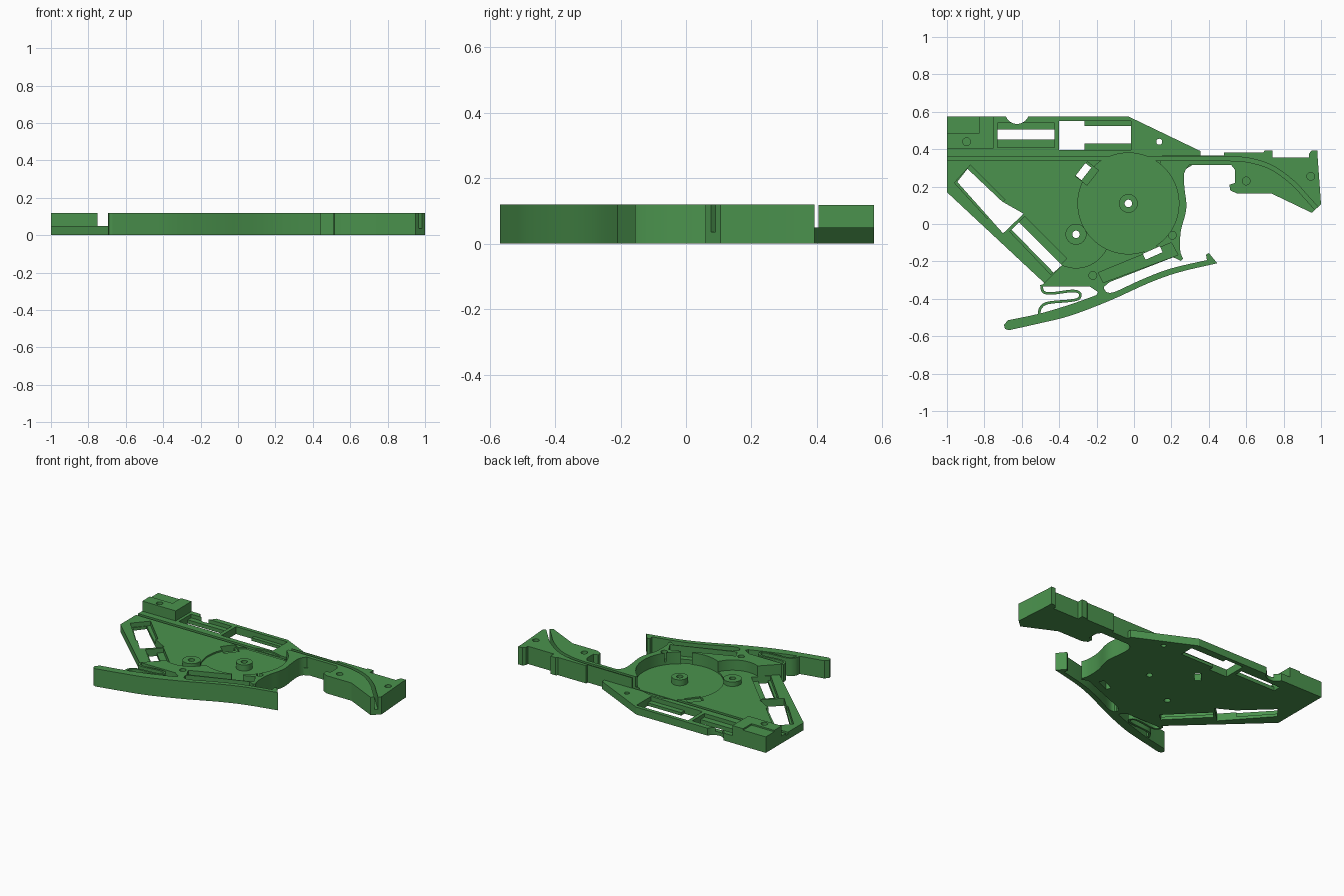
import bpy, bmesh, math
from mathutils import Vector

if "Cube" in bpy.data.objects:
    bpy.data.objects.remove(bpy.data.objects["Cube"])

green = bpy.data.materials.new("green")
green.diffuse_color = (0.07, 0.29, 0.075, 1)
green.use_nodes = True
green.node_tree.nodes["Principled BSDF"].inputs["Base Color"].default_value = green.diffuse_color
FLOOR, TOP = 0.05, 0.12


def prism(name, pts, z0, z1):
    """Extrude a 2D outline from z0 to z1."""
    bm = bmesh.new()
    face = bm.faces.new([bm.verts.new((x, y, z0)) for x, y in pts])
    ext = bmesh.ops.extrude_face_region(bm, geom=[face])["geom"]
    bmesh.ops.translate(bm, vec=(0, 0, z1 - z0),
                        verts=[g for g in ext if isinstance(g, bmesh.types.BMVert)])
    bmesh.ops.recalc_face_normals(bm, faces=bm.faces)
    me = bpy.data.meshes.new(name)
    bm.to_mesh(me)
    bm.free()
    ob = bpy.data.objects.new(name, me)
    bpy.context.collection.objects.link(ob)
    me.materials.append(green)
    return ob


def circle(x, y, r, n=32):
    return [(x + r * math.cos(2 * math.pi * i / n), y + r * math.sin(2 * math.pi * i / n))
            for i in range(n)]


def rect(x0, y0, x1, y1):
    return [(x0, y0), (x1, y0), (x1, y1), (x0, y1)]


def tilted(x, y, length, width, deg):
    c, s = math.cos(math.radians(deg)), math.sin(math.radians(deg))
    return [(x + u * c - v * s, y + u * s + v * c)
            for u, v in rect(-length / 2, -width / 2, length / 2, width / 2)]


def smooth(pts, steps=6):
    """Catmull-Rom curve through the points."""
    p = [Vector(a) for a in [pts[0]] + pts + [pts[-1]]]
    out = []
    for a, b, c, d in zip(p, p[1:], p[2:], p[3:]):
        for i in range(steps):
            t = i / steps
            out.append(0.5 * (2 * b + (c - a) * t + (2 * a - 5 * b + 4 * c - d) * t * t
                              + (3 * b - a - 3 * c + d) * t ** 3))
    return [tuple(v) for v in out + [p[-1]]]


def ribbon(path, width):
    """Outline of a constant-width strip along a path."""
    left, right = [], []
    for i, p in enumerate(path):
        d = Vector(path[min(i + 1, len(path) - 1)]) - Vector(path[max(i - 1, 0)])
        n = Vector((-d.y, d.x)).normalized() * width / 2
        left.append(tuple(Vector(p) + n))
        right.append(tuple(Vector(p) - n))
    return left + right[::-1]


def boolean(ob, other, op):
    mod = ob.modifiers.new(op, 'BOOLEAN')
    mod.operation, mod.solver, mod.object = op, 'EXACT', other
    bpy.context.view_layer.objects.active = ob
    bpy.ops.object.modifier_apply(modifier=mod.name)
    bpy.data.objects.remove(other)


def cut(ob, pts, z0=-0.1, z1=0.3):
    boolean(ob, prism("cutter", pts, z0, z1), 'DIFFERENCE')


# Thin floor plate
body = prism("body", [(-1, 0.575), (-0.03, 0.575), (0.355, 0.39), (0.355, 0.34), (0.2, 0.25),
                      (0.2, -0.1), (-0.15, -0.28), (-0.48, -0.315), (-1, 0.17)], 0, FLOOR)

# Full-height grip, arm and end block
grip_edge = smooth([(0.295, 0.315), (0.268, 0.27), (0.27, 0.19), (0.28, 0.11), (0.274, 0.05),
                    (0.25, -0.04), (0.247, -0.14), (0.262, -0.185)], 4)
tall = [(0.15, 0.365), (0.48, 0.365), (0.48, 0.382), (0.69, 0.382), (0.70, 0.393), (0.74, 0.393),
        (0.74, 0.355), (0.935, 0.355), (0.935, 0.375), (0.95, 0.393), (0.982, 0.393),
        (0.982, 0.355), (1, 0.105), (0.95, 0.06), (0.735, 0.163), (0.55, 0.163), (0.515, 0.18),
        (0.51, 0.21), (0.54, 0.22), (0.54, 0.29), (0.52, 0.315)] + grip_edge + [
        (0.25, -0.197), (0.21, -0.178), (-0.13, -0.31), (-0.16, -0.335), (-0.16, -0.36),
        (-0.19, -0.365), (-0.235, -0.335), (-0.5, -0.335), (-0.385, -0.22), (-0.2, -0.1),
        (0.1, 0.2)]
boolean(body, prism("grip", tall, 0, TOP), 'UNION')

# Raised rear corner block
boolean(body, prism("corner_block", rect(-1, 0.405, -0.75, 0.575), 0, 0.118), 'UNION')
cut(body, rect(-1.1, 0.485, -0.83, 0.7), 0.108)

# Wheel recess and secondary gear clearance
cut(body, circle(-0.03, 0.11, 0.27, 72), 0.04)
cut(body, circle(-0.31, -0.055, 0.18, 56), FLOOR)

# Long guide channel curving through the end block
path = [(-1.1, 0.35), (0.46, 0.35)] + smooth(
    [(0.5, 0.35), (0.62, 0.34), (0.74, 0.30), (0.85, 0.22), (0.92, 0.145), (1.01, 0.045)])
cut(body, ribbon(path, 0.022), 0.035)

# Switch pocket behind the lever
cut(body, [(-0.19, -0.26), (0.2, -0.1), (0.235, -0.165), (-0.165, -0.313)], FLOOR)
cut(body, tilted(0.085, -0.125, 0.07, 0.08, 24), 0.04)

# Rear windows: shallow ledges, then through openings
cut(body, rect(-0.73, 0.41, -0.425, 0.54), 0.025)
cut(body, rect(-0.73, 0.452, -0.425, 0.505))
cut(body, rect(-0.265, 0.395, -0.015, 0.55), 0.02)
cut(body, rect(-0.4, 0.395, -0.265, 0.55))
cut(body, rect(-0.27, 0.43, -0.015, 0.525))
cut(body, circle(-0.625, 0.6, 0.065))

# Diagonal windows along the left edge
cut(body, [(-0.96, 0.22), (-0.875, 0.315), (-0.69, 0.13), (-0.785, 0.03)], 0.02)
cut(body, [(-0.945, 0.225), (-0.89, 0.295), (-0.705, 0.12), (-0.59, 0.055), (-0.7, -0.05)])
cut(body, [(-0.665, -0.04), (-0.585, 0.04), (-0.36, -0.185), (-0.445, -0.27)], 0.02)
cut(body, [(-0.655, -0.03), (-0.615, 0.01), (-0.385, -0.22), (-0.43, -0.26)])

# Tilted slits and their shallow seats
cut(body, tilted(-0.25, 0.27, 0.10, 0.075, 52), 0.03)
cut(body, tilted(-0.27, 0.28, 0.085, 0.04, 52))
cut(body, tilted(0.1, -0.155, 0.10, 0.035, 24))

# Pin sockets and one through hole
for x, y in [(-0.895, 0.44), (0.205, -0.06), (-0.22, -0.275), (0.6, 0.23), (0.945, 0.255)]:
    cut(body, circle(x, y, 0.021, 20), 0.06)
cut(body, circle(0.135, 0.44, 0.016, 20))

# Axle bosses with through holes
for name, x, y, r in [("wheel_boss", -0.03, 0.11, 0.05), ("gear_boss", -0.31, -0.055, 0.056)]:
    cut(body, circle(x, y, 0.03))
    boss = prism(name, circle(x, y, r), 0.03, 0.08)
    base = prism("base", circle(x, y, 0.032), 0, 0.05)
    boolean(boss, base, 'UNION')
    cut(boss, circle(x, y, 0.02))

# Trigger lever joined to the grip by a narrow flexure
lever_top = smooth([(-0.675, -0.515), (-0.5, -0.478), (-0.34, -0.43), (-0.2, -0.38)], 4)
lever_slot = smooth([(-0.155, -0.35), (-0.145, -0.365), (-0.1, -0.362), (0.03, -0.302),
                     (0.19, -0.24), (0.39, -0.193)], 4)
lever_low = smooth([(0.445, -0.21), (0.24, -0.258), (0.08, -0.315), (-0.13, -0.41),
                    (-0.34, -0.49), (-0.5, -0.53), (-0.67, -0.568)], 4)
prism("lever", lever_top + [(-0.185, -0.345)] + lever_slot
      + [(0.385, -0.165), (0.40, -0.155)] + lever_low + [(-0.69, -0.56), (-0.695, -0.54)], 0, TOP)

# Folded return spring
spring = smooth([(-0.495, -0.325), (-0.485, -0.362), (-0.44, -0.371), (-0.33, -0.358),
                 (-0.29, -0.37), (-0.295, -0.398), (-0.34, -0.41), (-0.46, -0.422),
                 (-0.5, -0.45), (-0.507, -0.49)])
prism("return_spring", ribbon(spring, 0.014), 0, TOP)

for ob in list(bpy.context.scene.objects):
    bpy.ops.object.select_all(action='DESELECT')
    ob.select_set(True)
    bpy.context.view_layer.objects.active = ob
    bpy.ops.object.shade_smooth_by_angle(angle=math.radians(25))
